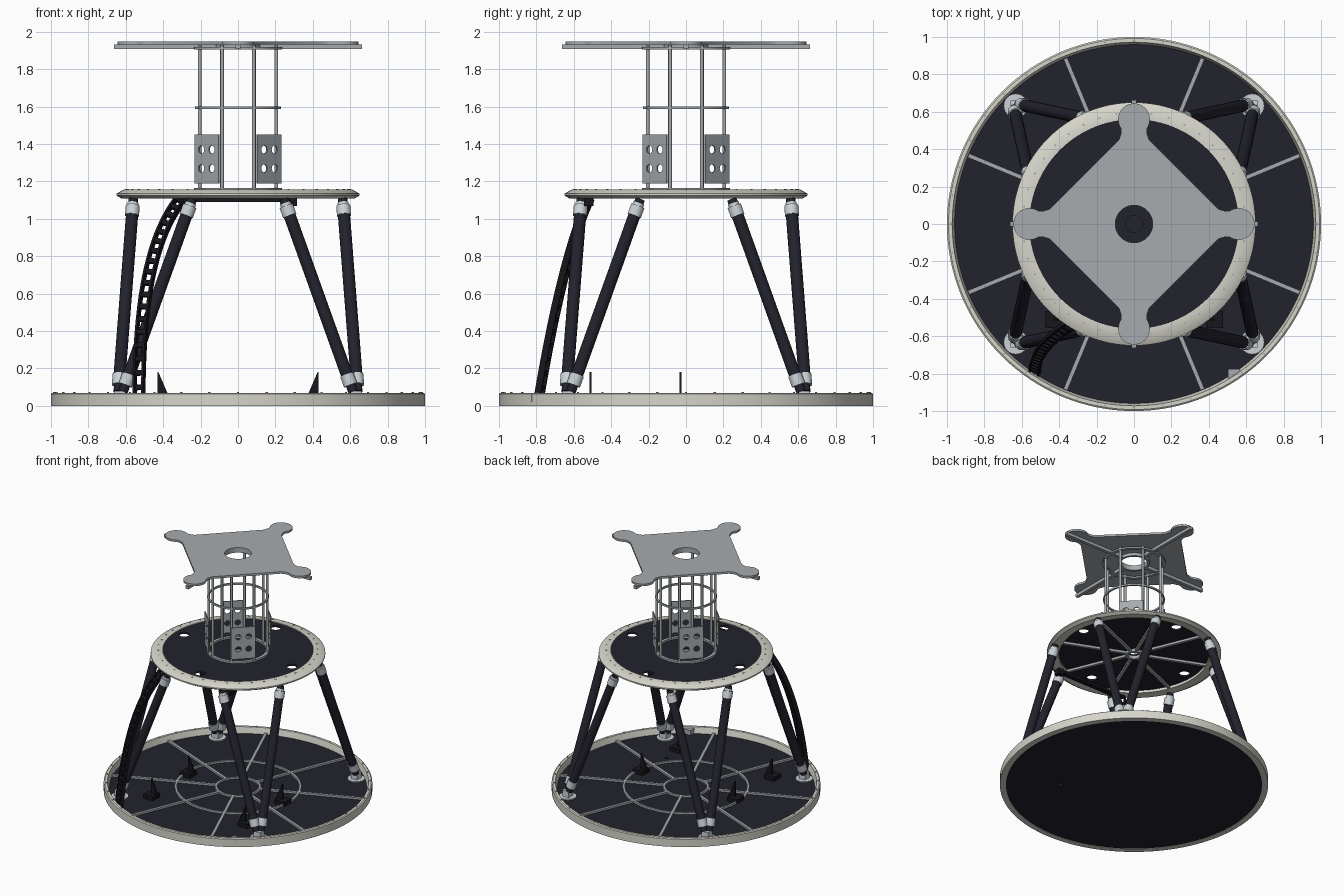
import bpy, bmesh, math
from math import sin, cos, pi, radians
from mathutils import Vector, Matrix

cube = bpy.data.objects.get("Cube")
if cube:
    bpy.data.objects.remove(cube, do_unlink=True)


def material(name, rgb):
    m = bpy.data.materials.new(name)
    m.use_nodes = True
    m.diffuse_color = (*rgb, 1)
    m.node_tree.nodes["Principled BSDF"].inputs["Base Color"].default_value = (*rgb, 1)
    return m


BEIGE = material("warm_white", (0.68, 0.67, 0.60))
DARK = material("dark_navy", (0.016, 0.016, 0.026))
GREY = material("grey_metal", (0.38, 0.41, 0.43))
LIGHT = material("light_metal", (0.60, 0.65, 0.68))
BLACK = material("cable_black", (0.008, 0.008, 0.012))
EIGHT = [radians(22.5 + 45 * k) for k in range(8)]


def finish(bm, name, mat):
    bmesh.ops.recalc_face_normals(bm, faces=bm.faces)
    me = bpy.data.meshes.new(name)
    bm.to_mesh(me)
    bm.free()
    me.materials.append(mat)
    ob = bpy.data.objects.new(name, me)
    bpy.context.collection.objects.link(ob)
    return ob


def box(bm, center, size, rot=None):
    m = Matrix.Translation(center) @ (rot or Matrix()) @ Matrix.Diagonal((*size, 1))
    bmesh.ops.create_cube(bm, size=1, matrix=m)


def rod(bm, a, b, r, sides=16):
    a, b = Vector(a), Vector(b)
    d = b - a
    m = Matrix.Translation((a + b) / 2) @ d.to_track_quat('Z', 'Y').to_matrix().to_4x4()
    bmesh.ops.create_cone(bm, cap_ends=True, segments=sides, radius1=r, radius2=r,
                          depth=d.length, matrix=m)


def lathe(bm, profile, n=96):
    """Closed (radius, height) profile turned about the z axis."""
    rings = [[bm.verts.new((r * cos(2 * pi * i / n), r * sin(2 * pi * i / n), z))
              for r, z in profile] for i in range(n)]
    k = len(profile)
    for i in range(n):
        a, b = rings[i], rings[(i + 1) % n]
        for j in range(k):
            bm.faces.new((a[j], b[j], b[(j + 1) % k], a[(j + 1) % k]))


def band(bm, r0, r1, z0, z1, n=64):
    lathe(bm, [(r0, z0), (r1, z0), (r1, z1), (r0, z1)], n)


def circle(x, y, r, n=32):
    return [(x + r * cos(2 * pi * i / n), y + r * sin(2 * pi * i / n)) for i in range(n)]


def sheet(name, loops, thickness, mat, matrix):
    """Flat plate from an outline followed by hole outlines."""
    cu = bpy.data.curves.new(name, 'CURVE')
    cu.dimensions = '2D'
    cu.fill_mode = 'BOTH'
    cu.extrude = thickness / 2
    for loop in loops:
        sp = cu.splines.new('POLY')
        sp.points.add(len(loop) - 1)
        for p, (x, y) in zip(sp.points, loop):
            p.co = (x, y, 0, 1)
        sp.use_cyclic_u = True
    tmp = bpy.data.objects.new(name + "_outline", cu)
    bpy.context.collection.objects.link(tmp)
    bpy.context.view_layer.update()
    me = bpy.data.meshes.new_from_object(
        tmp.evaluated_get(bpy.context.evaluated_depsgraph_get()))
    bm = bmesh.new()
    bm.from_mesh(me)
    bmesh.ops.remove_doubles(bm, verts=bm.verts, dist=1e-5)
    bm.transform(matrix)
    bpy.data.objects.remove(tmp, do_unlink=True)
    bpy.data.meshes.remove(me)
    return finish(bm, name, mat)


def spokes(bm, r0, r1, z0, z1, width, angles):
    for a in angles:
        mid = (r0 + r1) / 2
        box(bm, (mid * cos(a), mid * sin(a), (z0 + z1) / 2),
            (r1 - r0, width, z1 - z0), Matrix.Rotation(a, 4, 'Z'))


def bolts(name, r, z, count):
    bm = bmesh.new()
    for i in range(count):
        a = 2 * pi * i / count
        p = Vector((r * cos(a), r * sin(a), z))
        rod(bm, p, p + Vector((0, 0, 0.006)), 0.006, 8)
    finish(bm, name, GREY)


# Base: rim, floor and floor ribs
bm = bmesh.new()
lathe(bm, [(0.955, 0), (1, 0), (1, 0.064), (0.992, 0.07), (0.972, 0.07), (0.96, 0.025)], 128)
finish(bm, "base_rim", BEIGE)
sheet("base_floor", [circle(0, 0, 0.965, 96), circle(0.42, -0.35, 0.014, 12)], 0.018, DARK,
      Matrix.Translation((0, 0, 0.012)))
bm = bmesh.new()
spokes(bm, 0.165, 0.958, 0.018, 0.036, 0.022, EIGHT)
band(bm, 0.155, 0.172, 0.018, 0.036)
band(bm, 0.455, 0.472, 0.018, 0.036)
finish(bm, "base_ribs", GREY)
bolts("base_rim_bolts", 0.982, 0.069, 40)

# Floor brackets: a block carrying a thin triangular fin
bm = bmesh.new()
for s in (-1, 1):
    for y in (-0.51, -0.03):
        box(bm, (s * 0.43, y, 0.037), (0.09, 0.09, 0.035))
        sides = [[bm.verts.new((s * x, y + dy, z)) for x, z in
                  ((0.43, 0.04), (0.365, 0.04), (0.425, 0.18), (0.43, 0.18))]
                 for dy in (-0.006, 0.006)]
        for f in sides:
            bm.faces.new(f)
        for j in range(4):
            k = (j + 1) % 4
            bm.faces.new((sides[0][j], sides[0][k], sides[1][k], sides[1][j]))
finish(bm, "floor_brackets", BLACK)
bm = bmesh.new()
box(bm, (0.535, -0.8, 0.04), (0.065, 0.05, 0.04))
finish(bm, "floor_box", GREY)

# Legs: a pair from every corner foot to the platform
legs, joints, feet = bmesh.new(), bmesh.new(), bmesh.new()
for sx in (-1, 1):
    for sy in (-1, 1):
        box(feet, (sx * 0.632, sy * 0.632, 0.05), (0.058, 0.058, 0.06))
        rod(feet, (sx * 0.632, sy * 0.632, 0.02), (sx * 0.632, sy * 0.632, 0.03), 0.065, 24)
        for swap in (False, True):
            lo, hi = Vector((0.64, 0.615, 0.075)), Vector((0.56, 0.245, 1.105))
            if swap:
                lo, hi = lo.yxz, hi.yxz
            sign = Vector((sx, sy, 1))
            lo, hi = lo * sign, hi * sign
            rod(legs, lo, hi, 0.026)
            rod(legs, lo.lerp(hi, 0.08), lo.lerp(hi, 0.92), 0.033)
            for f0, f1 in ((0.035, 0.09), (0.915, 0.965)):
                rod(joints, lo.lerp(hi, f0), lo.lerp(hi, f1), 0.038)
            rod(joints, lo.lerp(hi, 0.965), lo.lerp(hi, 0.98), 0.03)
finish(legs, "legs", DARK)
finish(joints, "leg_joints", LIGHT)
finish(feet, "leg_feet", LIGHT)

# Platform: rim, pierced deck, ribs below
bm = bmesh.new()
lathe(bm, [(0.56, 1.115), (0.625, 1.11), (0.65, 1.125), (0.65, 1.135), (0.61, 1.157), (0.56, 1.157)])
finish(bm, "platform_rim", BEIGE)
holes = [circle(0.49 * cos(k * pi / 2), 0.49 * sin(k * pi / 2), 0.04, 24) for k in range(4)]
sheet("platform_deck", [circle(0, 0, 0.57, 96), circle(0, 0, 0.045)] + holes, 0.015, DARK,
      Matrix.Translation((0, 0, 1.143)))
bm = bmesh.new()
spokes(bm, 0.05, 0.57, 1.118, 1.137, 0.022, EIGHT)
band(bm, 0.045, 0.065, 1.112, 1.137, 32)
finish(bm, "platform_ribs", GREY)
bolts("platform_bolts", 0.595, 1.154, 40)

# Cage tower: rods, rings and four pierced panels
bm = bmesh.new()
for a in EIGHT:
    x, y = 0.222 * cos(a), 0.222 * sin(a)
    rod(bm, (x, y, 1.15), (x, y, 1.93), 0.01, 12)
band(bm, 0.21, 0.235, 1.15, 1.165)
band(bm, 0.217, 0.23, 1.588, 1.602)
band(bm, 0.21, 0.235, 1.905, 1.918)
finish(bm, "cage", GREY)
outline = [(-0.09, -0.13), (0.09, -0.13), (0.09, 0.13), (-0.09, 0.13)]
panel_holes = [circle(x, z, 0.022, 20) for x in (-0.039, 0.039) for z in (-0.05, 0.05)]
for k in range(4):
    turn = Matrix.Rotation(radians(45 + 90 * k), 4, 'Z')
    place = turn @ Matrix.Translation((0.234, 0, 1.32)) \
        @ Matrix.Rotation(pi / 2, 4, 'Z') @ Matrix.Rotation(pi / 2, 4, 'X')
    sheet("cage_panel_%d" % (k + 1), [outline] + panel_holes, 0.008, GREY, place)

# Top plate with rounded tabs, on crossed beams
tab = [(0.45, -0.08), (0.49, -0.068)]
tab += [(0.56 + 0.085 * cos(radians(t)), 0.085 * sin(radians(t))) for t in range(-125, 126, 10)]
tab += [(0.49, 0.068), (0.45, 0.08)]
plate = []
for k in range(4):
    c, s = cos(k * pi / 2), sin(k * pi / 2)
    plate += [(u * c - v * s, u * s + v * c) for u, v in tab]
sheet("top_plate", [plate, circle(0, 0, 0.1, 48)], 0.017, GREY, Matrix.Translation((0, 0, 1.94)))
bm = bmesh.new()
spokes(bm, 0.11, 0.663, 1.907, 1.932, 0.025, [k * pi / 2 for k in range(4)])
band(bm, 0.1, 0.118, 1.907, 1.932, 48)
finish(bm, "top_beams", GREY)

# Cable chain: two rails and rungs on a curved path, then a tray under the platform
ctrl = [Vector(p) for p in ((-0.53, -0.79, 0.02), (-0.53, -0.71, 0.5),
                            (-0.48, -0.62, 0.88), (-0.31, -0.52, 1.1))]
STEPS = 36


def chain_point(t):
    u = 1 - t
    return ctrl[0] * u**3 + ctrl[1] * 3 * u * u * t + ctrl[2] * 3 * u * t * t + ctrl[3] * t**3


bm = bmesh.new()
rails = {-1: [], 1: []}
for i in range(STEPS + 1):
    t = i / STEPS
    p = chain_point(t)
    d = (chain_point(t + 0.01) - chain_point(t - 0.01)).normalized()
    side = Vector((0.93, -0.36, 0))
    side = (side - d * side.dot(d)).normalized()
    out = d.cross(side)
    for s in rails:
        rails[s].append([bm.verts.new(p + side * (s * 0.025 + a * 0.006) + out * b * 0.018)
                         for a, b in ((-1, -1), (1, -1), (1, 1), (-1, 1))])
    if i % 2 == 0:
        rot = Matrix((side, out, d)).transposed().to_4x4()
        box(bm, p, (0.05, 0.026, 0.026), rot)
for rail in rails.values():
    for a, b in zip(rail, rail[1:]):
        for j in range(4):
            k = (j + 1) % 4
            bm.faces.new((a[j], a[k], b[k], b[j]))
    bm.faces.new(rail[0])
    bm.faces.new(rail[-1])
finish(bm, "cable_chain", BLACK)
bm = bmesh.new()
box(bm, (-0.02, -0.52, 1.1), (0.6, 0.04, 0.022))
box(bm, (0.29, -0.52, 1.09), (0.05, 0.05, 0.045))
finish(bm, "cable_tray", BLACK)

# Smooth round parts, keep edges sharp
bpy.ops.object.select_all(action='DESELECT')
for ob in bpy.context.collection.objects:
    if ob.type == 'MESH':
        ob.select_set(True)
        bpy.context.view_layer.objects.active = ob
bpy.ops.object.shade_smooth_by_angle(angle=radians(35))
